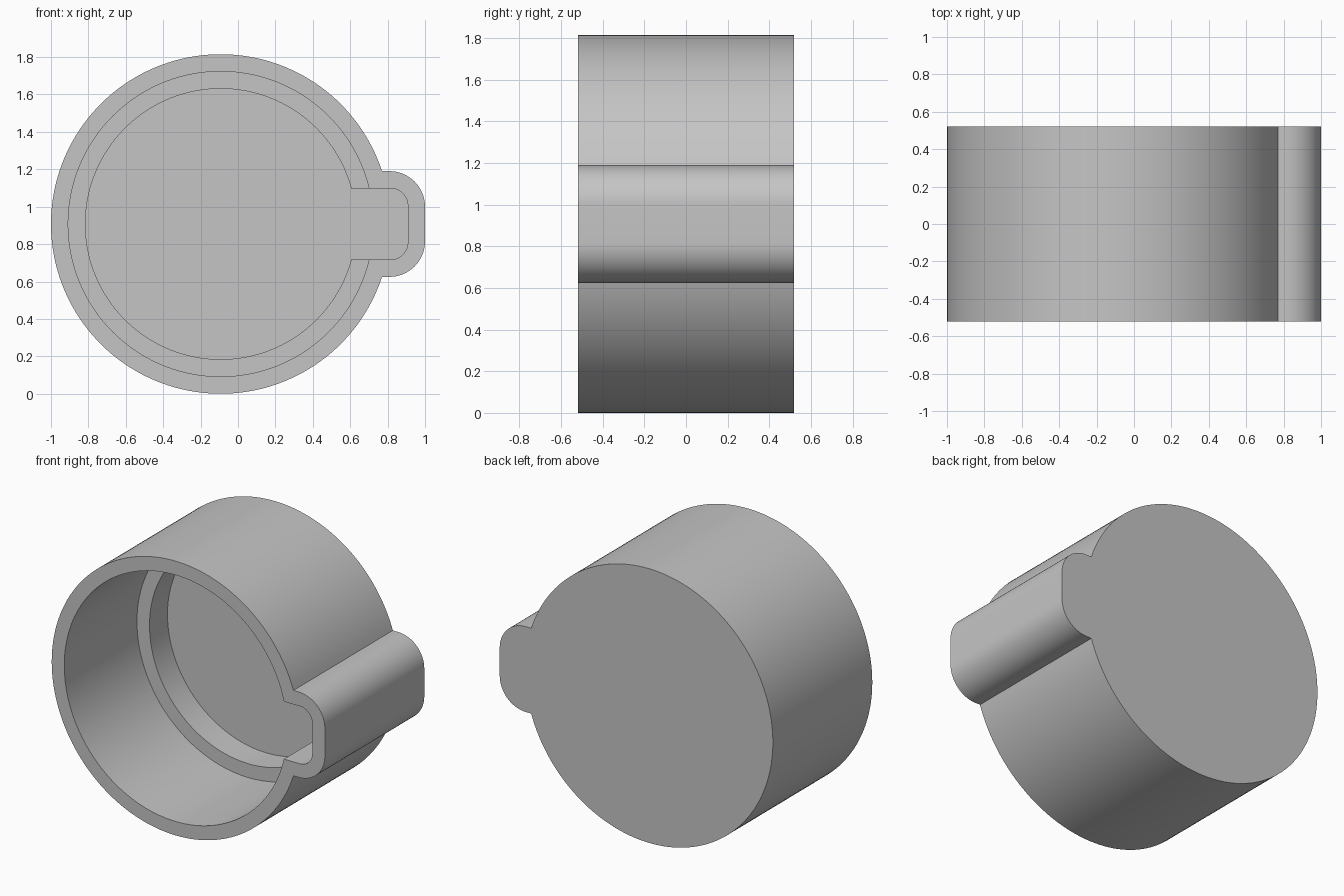
import bpy, bmesh
from math import asin, cos, sin, pi, radians

if "Cube" in bpy.data.objects:
    bpy.data.objects.remove(bpy.data.objects["Cube"], do_unlink=True)

RADIUS = 0.9075
WALL = 0.092
CX, CZ = RADIUS - 1, RADIUS
FRONT, BACK = -0.52, 0.52
LEDGE = 0.24

grey = bpy.data.materials.new("plain grey")
grey.use_nodes = True
color = (0.56, 0.56, 0.56, 1)
grey.diffuse_color = color
grey.node_tree.nodes["Principled BSDF"].inputs["Base Color"].default_value = color


def arc(x, z, r, start, end, steps):
    angles = [start + (end - start) * i / steps for i in range(steps + 1)]
    return [(x + r * cos(a), z + r * sin(a)) for a in angles]


def keyhole(radius, half, tip, corner):
    """Circle with a rounded tab reaching out to x = tip."""
    a = asin(half / radius)
    points = arc(CX, CZ, radius, a, 2 * pi - a, 144)
    points += arc(tip - corner, CZ - half + corner, corner, -pi / 2, 0, 16)
    points += arc(tip - corner, CZ + half - corner, corner, 0, pi / 2, 16)
    return points


def prism(name, outline, y0, y1):
    """Extrude an x-z outline along y."""
    bm = bmesh.new()
    face = bm.faces.new([bm.verts.new((x, y0, z)) for x, z in outline])
    out = bmesh.ops.extrude_face_region(bm, geom=[face])
    moved = [v for v in out["geom"] if isinstance(v, bmesh.types.BMVert)]
    bmesh.ops.translate(bm, verts=moved, vec=(0, y1 - y0, 0))
    bmesh.ops.recalc_face_normals(bm, faces=bm.faces[:])
    mesh = bpy.data.meshes.new(name)
    bm.to_mesh(mesh)
    bm.free()
    mesh.materials.append(grey)
    obj = bpy.data.objects.new(name, mesh)
    bpy.context.collection.objects.link(obj)
    return obj


# Solid round housing with its side tab
housing = prism("housing", keyhole(RADIUS, 0.2825, 1.0, 0.19), FRONT, BACK)

# Hollows: wide bore down to the ledge, narrower recess and tab slot to the floor
floor = BACK - WALL
half_slot = 0.2825 - WALL
bore = prism("bore_cutter", arc(CX, CZ, RADIUS - WALL, 0, 2 * pi, 144)[:-1],
             FRONT - 0.1, LEDGE)
recess = prism("recess_cutter",
               keyhole(RADIUS - 2 * WALL, half_slot, 1 - WALL, 0.092),
               FRONT - 0.2, floor)

bpy.ops.object.select_all(action="DESELECT")
bpy.context.view_layer.objects.active = housing
housing.select_set(True)
for cutter in (bore, recess):
    cutter.hide_render = True
    cut = housing.modifiers.new("hollow", "BOOLEAN")
    cut.operation = "DIFFERENCE"
    cut.solver = "EXACT"
    cut.object = cutter
    bpy.ops.object.modifier_apply(modifier=cut.name)
    bpy.data.objects.remove(cutter, do_unlink=True)

bpy.ops.object.shade_smooth_by_angle(angle=radians(30))
